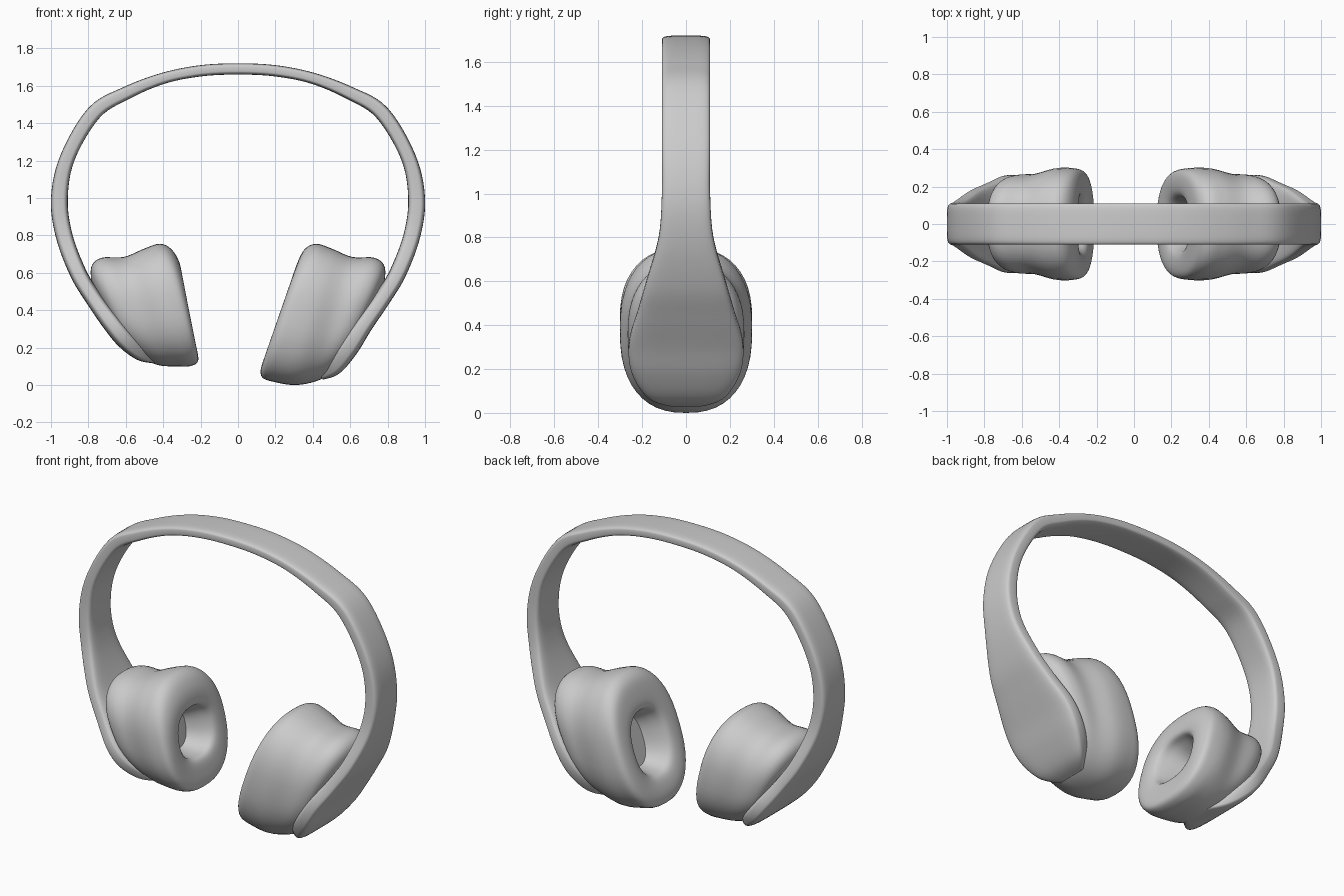
import bpy
import bmesh
from math import sin, cos, pi, copysign
from mathutils import Vector

cube = bpy.data.objects.get("Cube")
if cube:
    bpy.data.objects.remove(cube)

# One plain grey for everything
grey = bpy.data.materials.new("plain grey")
grey.use_nodes = True
colour = (0.6, 0.6, 0.6, 1)
grey.diffuse_color = colour
grey.node_tree.nodes["Principled BSDF"].inputs["Base Color"].default_value = colour

SIDES = 48


def smooth_rows(rows, steps):
    """Catmull-Rom interpolation through rows of numbers."""
    rows = [Vector(row) for row in rows]
    padded = [rows[0]] + rows + [rows[-1]]
    result = []
    for i in range(len(rows) - 1):
        a, b, c, d = padded[i:i + 4]
        for k in range(steps):
            t = k / steps
            result.append(b + (c - a) * (t / 2)
                          + (a * 2 - b * 5 + c * 4 - d) * (t * t / 2)
                          + (b * 3 - a - c * 3 + d) * (t ** 3 / 2))
    return result + [rows[-1]]


def rounded(angle, power):
    """Point on a unit superellipse."""
    def squash(value):
        return copysign(abs(value) ** (2 / power), value)
    return squash(cos(angle)), squash(sin(angle))


def ring(centre, across, half_width, power):
    """Closed ring spanned by the y axis and the given across vector."""
    points = []
    for i in range(SIDES):
        u, v = rounded(2 * pi * i / SIDES, power)
        points.append(centre + across * v + Vector((0, half_width * u, 0)))
    return points


def loft(name, rings):
    """Skin a list of rings and cap both ends."""
    bm = bmesh.new()
    loops = [[bm.verts.new(p) for p in points] for points in rings]
    for first, second in zip(loops, loops[1:]):
        for i in range(SIDES):
            j = (i + 1) % SIDES
            bm.faces.new((first[i], first[j], second[j], second[i]))
    bm.faces.new(loops[0])
    bm.faces.new(loops[-1])
    bmesh.ops.recalc_face_normals(bm, faces=bm.faces[:])
    mesh = bpy.data.meshes.new(name)
    bm.to_mesh(mesh)
    bm.free()
    mesh.materials.append(grey)
    obj = bpy.data.objects.new(name, mesh)
    bpy.context.collection.objects.link(obj)
    bpy.ops.object.select_all(action="DESELECT")
    obj.select_set(True)
    bpy.context.view_layer.objects.active = obj
    bpy.ops.object.shade_smooth_by_angle(angle=pi / 3)
    return obj


def make_band(name, rows):
    """Sweep a rounded strap; rows hold x, z, thickness, half width."""
    rows = smooth_rows(rows, 6)
    rings = []
    for i, (x, z, thickness, half_width) in enumerate(rows):
        before, after = rows[max(i - 1, 0)], rows[min(i + 1, len(rows) - 1)]
        normal = Vector((before.y - after.y, 0, after.x - before.x)).normalized()
        rings.append(ring(Vector((x, 0, z)), normal * thickness / 2, half_width, 4.5))
    return loft(name, rings)


def make_cup(name, side, rows):
    """Loft a cushion; rows hold bottom x, z, top x, z, half width."""
    rings = []
    for bx, bz, tx, tz, half_width in smooth_rows(rows, 5):
        bottom, top = Vector((side * bx, 0, bz)), Vector((side * tx, 0, tz))
        rings.append(ring((bottom + top) / 2, (top - bottom) / 2, half_width, 2.4))
    return loft(name, rings)


# Headband: shared arch, then a spreading paddle behind each cup
arch = [(0, 1.69, .06, .11), (.2, 1.68, .06, .11), (.4, 1.64, .06, .11),
        (.6, 1.56, .07, .11), (.77, 1.455, .08, .11), (.91, 1.22, .08, .11),
        (.955, 1, .09, .11), (.93, .8, .09, .125), (.855, .6, .09, .18)]
left_paddle = [(.77, .46, .09, .22), (.67, .32, .1, .26), (.59, .2, .11, .25),
               (.51, .1, .1, .19), (.44, .05, .05, .1)]
right_paddle = [(.77, .46, .09, .22), (.675, .33, .1, .26), (.6, .24, .1, .25),
                (.52, .17, .08, .19), (.44, .14, .05, .1)]
right_half = [(-x, z, t, w) for x, z, t, w in arch[1:] + right_paddle]
make_band("headband", right_half[::-1] + arch + left_paddle)

# Ear cups: back shell, collar step, cushion, rolled lip and ear opening
left_rows = [(.6, .2, .78, .52, .15), (.54, .1, .785, .63, .23),
             (.48, .05, .73, .68, .262), (.4, .015, .61, .685, .27),
             (.3, 0, .5, .73, .298), (.2, .015, .42, .755, .3),
             (.13, .04, .36, .73, .285), (.125, .1, .32, .66, .235),
             (.165, .18, .295, .57, .165), (.22, .2, .335, .53, .13),
             (.31, .21, .41, .48, .1)]
right_rows = [(.62, .26, .78, .52, .15), (.57, .18, .785, .63, .23),
              (.51, .14, .73, .68, .262), (.42, .105, .61, .685, .27),
              (.33, .1, .5, .73, .298), (.26, .1, .42, .755, .3),
              (.215, .125, .36, .73, .285), (.22, .19, .315, .66, .235),
              (.25, .27, .305, .58, .165), (.31, .28, .355, .55, .13),
              (.4, .29, .44, .5, .1)]
make_cup("left_ear_cup", 1, left_rows)
make_cup("right_ear_cup", -1, right_rows)
